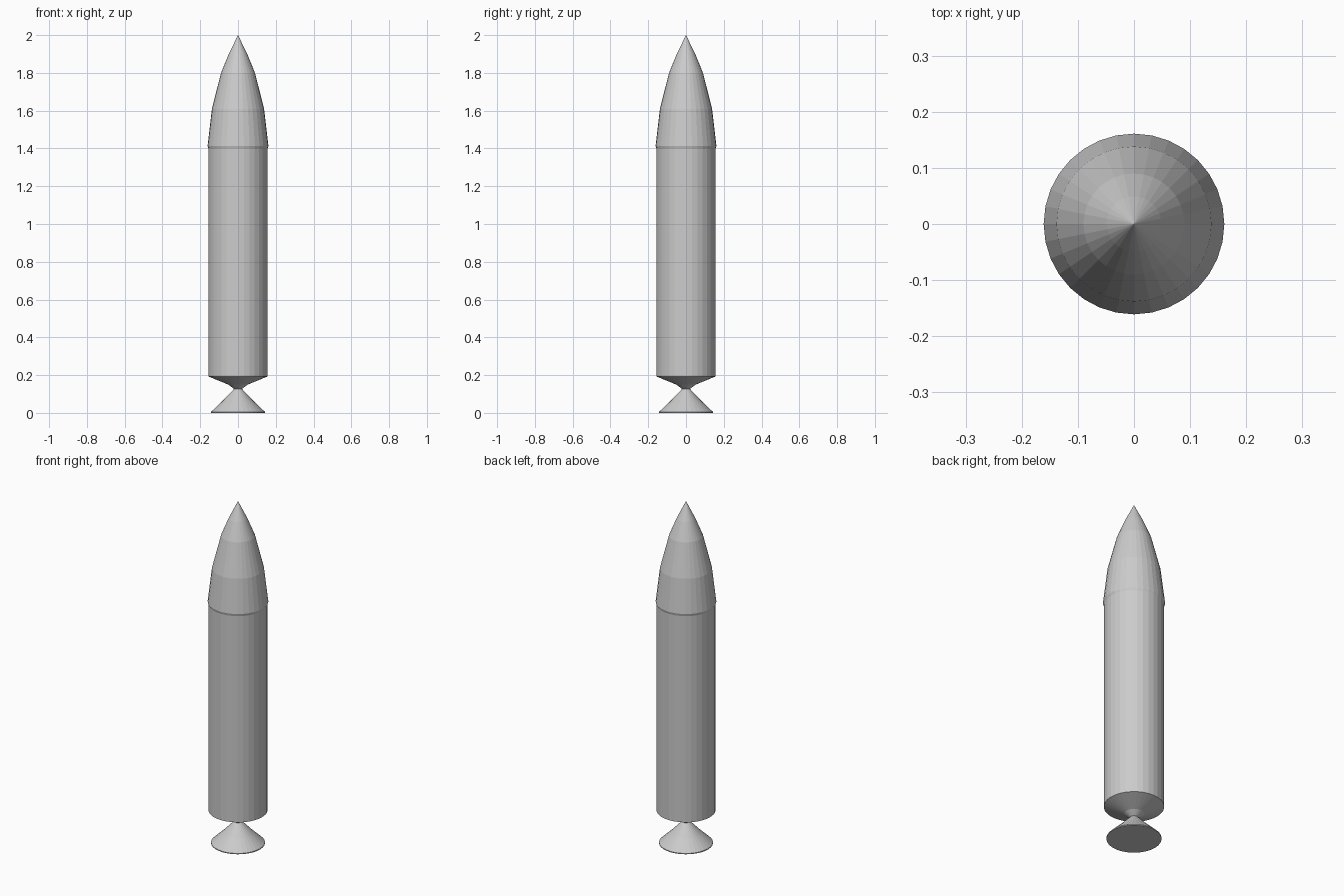
import bpy, bmesh, math

if "Cube" in bpy.data.objects:
    bpy.data.objects.remove(bpy.data.objects["Cube"])

SIDES = 32

grey = bpy.data.materials.new("light_grey")
grey.diffuse_color = (0.6, 0.6, 0.6, 1.0)
grey.use_nodes = True
grey.node_tree.nodes["Principled BSDF"].inputs["Base Color"].default_value = grey.diffuse_color


def lathe(name, profile):
    """Revolve (radius, z) points, listed bottom to top, around z and cap the ends."""
    bm = bmesh.new()
    rings = []
    for r, z in profile:
        if r == 0:
            rings.append([bm.verts.new((0, 0, z))] * SIDES)
        else:
            rings.append([bm.verts.new((r * math.cos(math.tau * i / SIDES),
                                        r * math.sin(math.tau * i / SIDES), z))
                          for i in range(SIDES)])
    for low, high in zip(rings, rings[1:]):
        for i in range(SIDES):
            j = (i + 1) % SIDES
            corners = dict.fromkeys((low[i], low[j], high[j], high[i]))
            bm.faces.new(list(corners))
    if profile[0][0] > 0:
        bm.faces.new(rings[0][::-1])
    if profile[-1][0] > 0:
        bm.faces.new(rings[-1])
    bmesh.ops.recalc_face_normals(bm, faces=bm.faces)
    mesh = bpy.data.meshes.new(name)
    bm.to_mesh(mesh)
    bm.free()
    mesh.materials.append(grey)
    obj = bpy.data.objects.new(name, mesh)
    bpy.context.collection.objects.link(obj)
    return obj


# Flared engine bell with a flat base
lathe("engine_nozzle", [(0.143, 0.0), (0.143, 0.005), (0.078, 0.067), (0.02, 0.128)])

# Straight body with a tapered tail
lathe("body", [(0.02, 0.126), (0.052, 0.150), (0.157, 0.193), (0.157, 0.198), (0.157, 1.403)])

# Curved nose cone with a slightly overhanging lip
lathe("nose_cone", [(0.157, 1.400), (0.161, 1.414), (0.138, 1.61),
                    (0.090, 1.80), (0.049, 1.90), (0, 2.0)])
